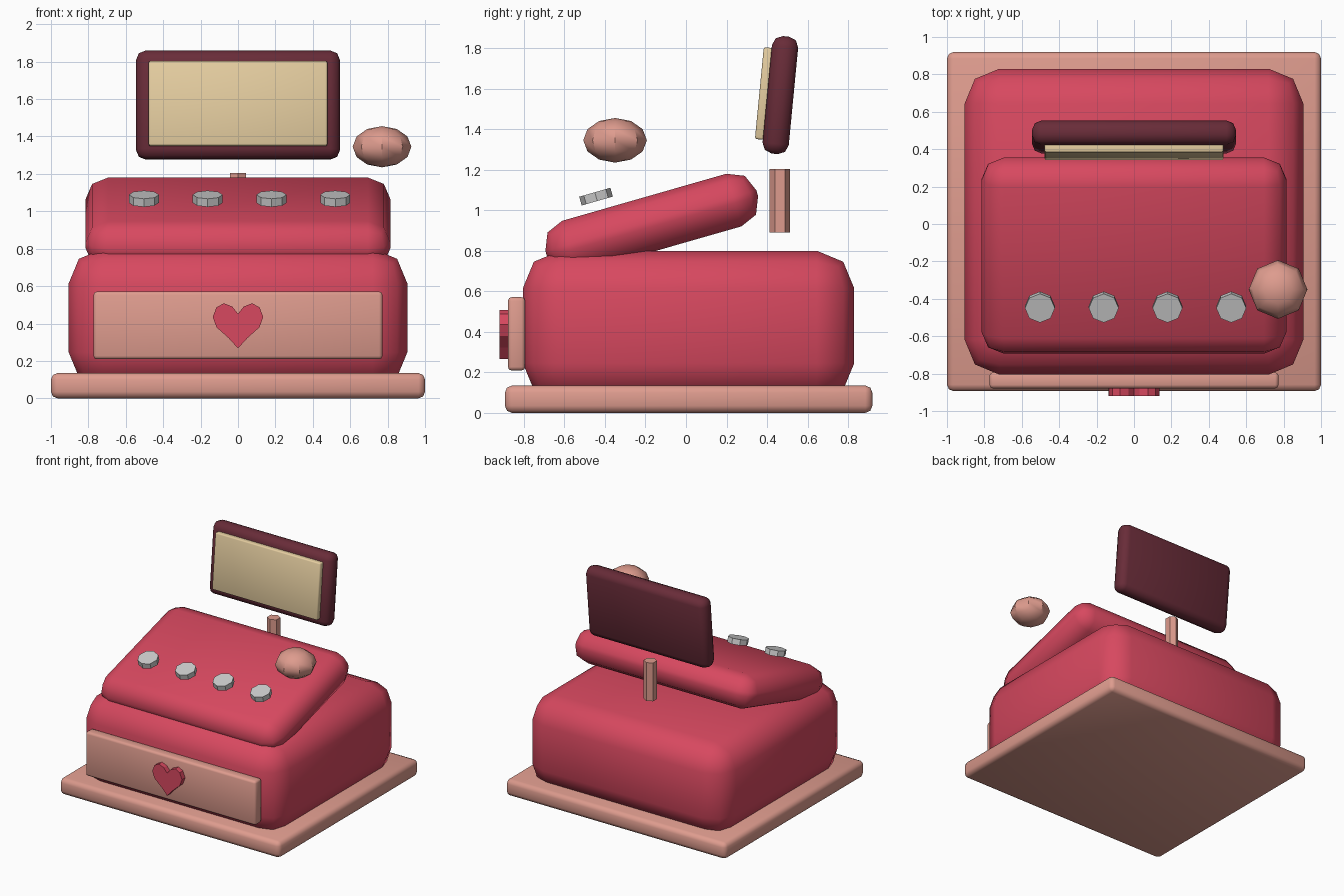
import bpy, bmesh, math
from mathutils import Matrix, Vector

if "Cube" in bpy.data.objects:
    bpy.data.objects.remove(bpy.data.objects["Cube"])


def material(name, color):
    m = bpy.data.materials.new(name)
    m.diffuse_color = (*color, 1)
    m.use_nodes = True
    m.node_tree.nodes["Principled BSDF"].inputs["Base Color"].default_value = m.diffuse_color
    return m


RED = material("crimson", (0.68, 0.065, 0.115))
PINK = material("pink", (0.73, 0.33, 0.27))
DARK = material("maroon", (0.14, 0.025, 0.04))
CREAM = material("cream", (0.78, 0.61, 0.35))


def finish(name, mat=None, angle=40):
    o = bpy.context.object
    o.name = name
    if mat:
        o.data.materials.append(mat)
    bpy.ops.object.shade_smooth_by_angle(angle=math.radians(angle))
    return o


def box(name, loc, size, bevel, mat, segments=2, tilt=0):
    bpy.ops.mesh.primitive_cube_add(size=1, location=loc)
    o = bpy.context.object
    o.scale = size
    bpy.ops.object.transform_apply(location=False, rotation=False, scale=True)
    o.rotation_euler.x = math.radians(tilt)
    b = o.modifiers.new("bevel", 'BEVEL')
    b.width = bevel
    b.segments = segments
    bpy.ops.object.modifier_apply(modifier=b.name)
    return finish(name, mat, 50)


# base plate, rounded body and sloping key deck
box("base_plate", (0, 0.013, 0.0675), (2, 1.813, 0.135), 0.035, PINK)
box("body", (0, 0.0125, 0.43), (1.81, 1.635, 0.74), 0.185, RED)
box("key_deck", (0, -0.169, 0.934), (1.63, 1.083, 0.27), 0.12, RED, tilt=16)

# drawer front
box("drawer", (0, -0.836, 0.39), (1.545, 0.085, 0.362), 0.018, PINK)

# heart ornament on the drawer
half = [(0.03, 0.49), (0.075, 0.508), (0.115, 0.487), (0.135, 0.435),
        (0.115, 0.38), (0.05, 0.322)]
outline = [(0, 0.452)] + half + [(0, 0.267)] + [(-x, z) for x, z in reversed(half)]
bm = bmesh.new()
face = bm.faces.new([bm.verts.new((x, -0.92, z)) for x, z in outline])
ext = bmesh.ops.extrude_face_region(bm, geom=[face])
bmesh.ops.translate(bm, vec=(0, 0.07, 0),
                    verts=[v for v in ext["geom"] if isinstance(v, bmesh.types.BMVert)])
bmesh.ops.recalc_face_normals(bm, faces=bm.faces)
mesh = bpy.data.meshes.new("heart")
bm.to_mesh(mesh)
bm.free()
heart = bpy.data.objects.new("heart", mesh)
heart.data.materials.append(RED)
bpy.context.collection.objects.link(heart)

# tilted monitor: frame and display panel
lean = -5.5
frame_pos = Vector((0, 0.4655, 1.568))
box("monitor_frame", frame_pos, (1.09, 0.13, 0.582), 0.05, DARK, tilt=lean)
offset = Matrix.Rotation(math.radians(lean), 3, 'X') @ Vector((0, -0.072, 0))
box("display_panel", frame_pos + offset, (0.955, 0.064, 0.455), 0.01, CREAM, tilt=lean)

# monitor post
bpy.ops.mesh.primitive_cylinder_add(vertices=6, radius=0.05, depth=0.315,
                                    location=(0, 0.463, 1.047))
finish("monitor_post", PINK)

# row of round keys
for i in range(4):
    bpy.ops.mesh.primitive_cylinder_add(vertices=8, radius=0.08, depth=0.045,
                                        location=(-0.503 + 0.341 * i, -0.444, 1.067),
                                        rotation=(math.radians(16), 0, 0))
    finish(f"key_{i + 1}")

# side knob
bpy.ops.mesh.primitive_uv_sphere_add(segments=8, ring_count=6, radius=1,
                                     location=(0.77, -0.35, 1.345))
bpy.context.object.scale = (0.157, 0.157, 0.11)
bpy.ops.object.transform_apply(location=False, rotation=False, scale=True)
finish("side_knob", PINK)
